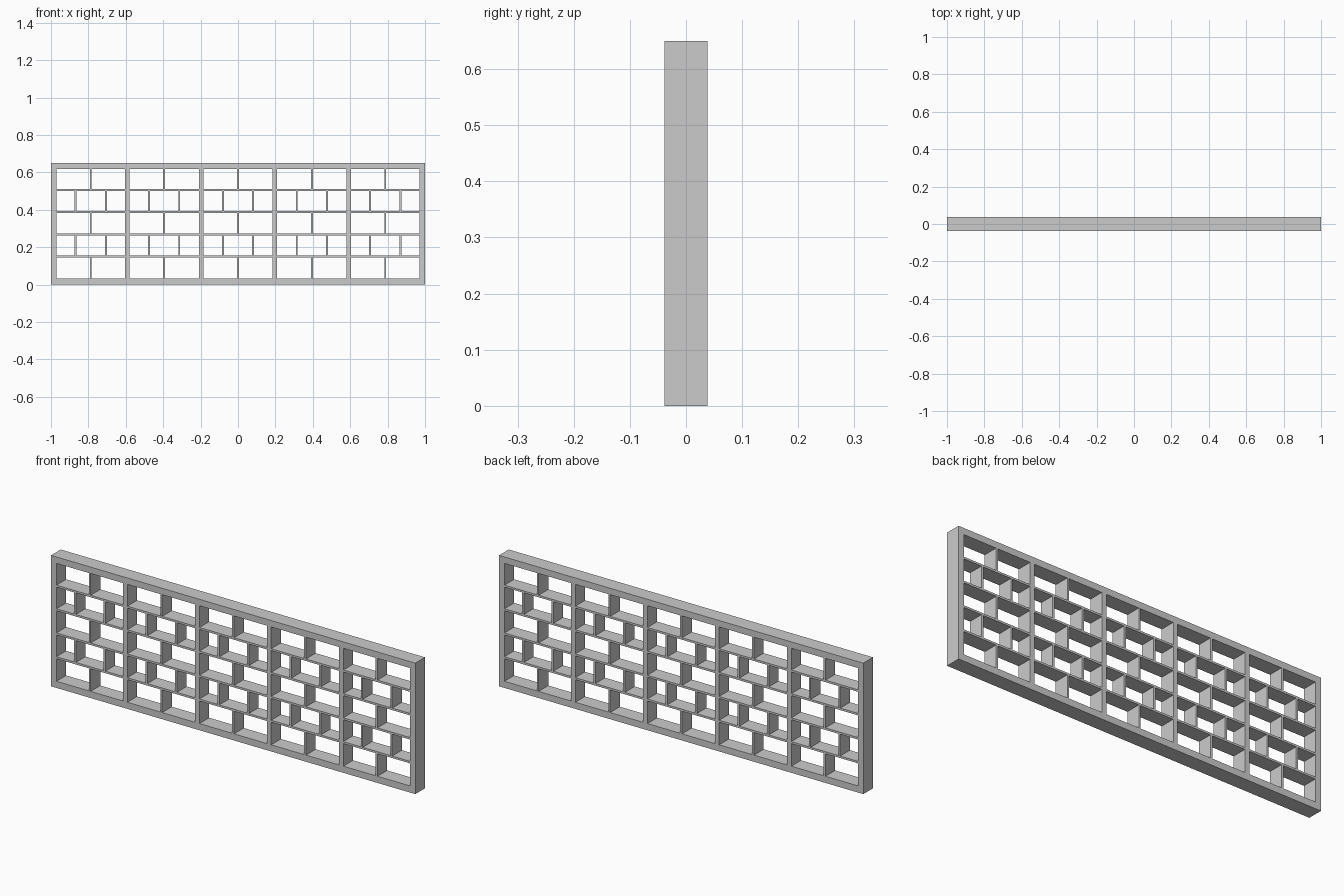
import bpy

if "Cube" in bpy.data.objects:
    bpy.data.objects.remove(bpy.data.objects["Cube"])

DEPTH = 0.076      # full thickness, front to back
HEIGHT = 0.65
SIDE = 0.03        # width of the outer end posts
BOTTOM, TOP = 0.033, 0.618   # opening inside the rails
POST = 0.024       # width of the inner posts
SLAT = 0.010       # thickness of shelves and dividers

grey = bpy.data.materials.new("light grey")
grey.diffuse_color = (0.6, 0.6, 0.6, 1)
grey.use_nodes = True
grey.node_tree.nodes["Principled BSDF"].inputs["Base Color"].default_value = grey.diffuse_color


def box(name, x0, x1, z0, z1):
    """Full-depth block spanning the given x and z range."""
    bpy.ops.mesh.primitive_cube_add(size=1, location=((x0 + x1) / 2, 0, (z0 + z1) / 2))
    ob = bpy.context.object
    ob.name = name
    ob.scale = (x1 - x0, DEPTH, z1 - z0)
    bpy.ops.object.transform_apply(location=False, rotation=False, scale=True)
    ob.data.materials.append(grey)


# Outer frame
box("bottom_rail", -1, 1, 0, BOTTOM)
box("top_rail", -1, 1, TOP, HEIGHT)
box("left_end_post", -1, -1 + SIDE, BOTTOM, TOP)
box("right_end_post", 1 - SIDE, 1, BOTTOM, TOP)

# Inner posts
posts = [-0.593, -0.197, 0.197, 0.593]
for x in posts:
    box("inner_post", x - POST / 2, x + POST / 2, BOTTOM, TOP)

# Five bays between the posts, each with shelves and staggered dividers
lefts = [-1 + SIDE] + [x + POST / 2 for x in posts]
rights = [x - POST / 2 for x in posts] + [1 - SIDE]
shelves = [0.150, 0.268, 0.388, 0.505]
row_floors = [BOTTOM] + [z + SLAT / 2 for z in shelves]
row_ceilings = [z - SLAT / 2 for z in shelves] + [TOP]

for x0, x1 in zip(lefts, rights):
    for z in shelves:
        box("shelf", x0, x1, z - SLAT / 2, z + SLAT / 2)
    middle = (x0 + x1) / 2
    for row, (z0, z1) in enumerate(zip(row_floors, row_ceilings)):
        for offset in ([0] if row % 2 == 0 else [-0.081, 0.081]):
            x = middle + offset
            box("divider", x - SLAT / 2, x + SLAT / 2, z0, z1)
